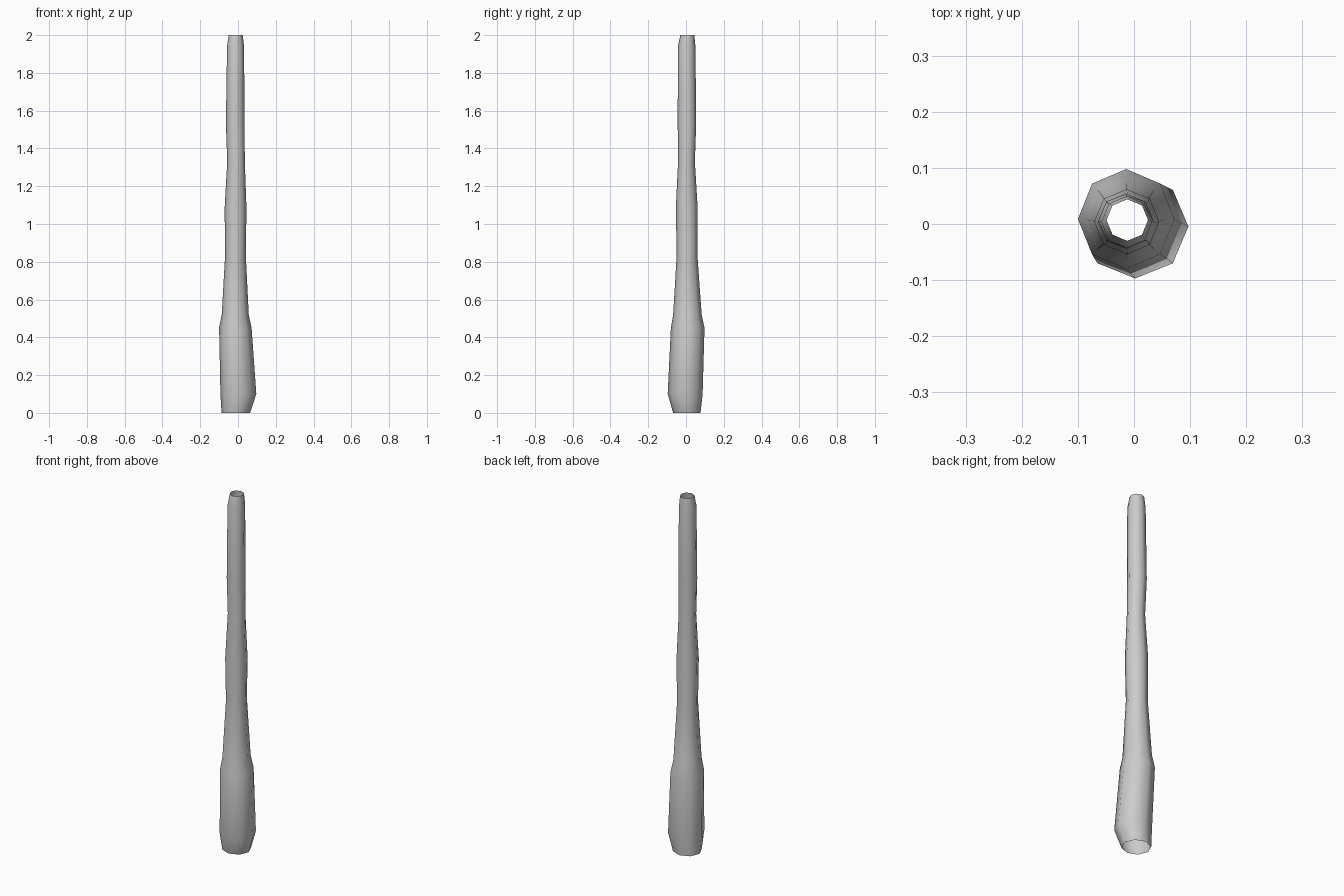
import bpy, bmesh
from math import cos, sin, pi

if "Cube" in bpy.data.objects:
    bpy.data.objects.remove(bpy.data.objects["Cube"])

# Tube rings: z, x min, x max, y min, y max
RINGS = [
    (0.00, -0.087, 0.064, -0.068, 0.077),
    (0.10, -0.093, 0.097, -0.097, 0.088),
    (0.45, -0.100, 0.072, -0.080, 0.098),
    (0.52, -0.086, 0.057, -0.068, 0.083),
    (0.84, -0.068, 0.041, -0.049, 0.060),
    (1.08, -0.071, 0.045, -0.054, 0.062),
    (1.33, -0.057, 0.036, -0.042, 0.047),
    (1.53, -0.064, 0.035, -0.044, 0.054),
    (1.94, -0.058, 0.032, -0.043, 0.050),
    (2.00, -0.049, 0.025, -0.030, 0.044),
]
SIDES = 8

# Open eight-sided tapered tube
bm = bmesh.new()
loops = []
for z, x0, x1, y0, y1 in RINGS:
    cx, cy, rx, ry = (x0 + x1) / 2, (y0 + y1) / 2, (x1 - x0) / 2, (y1 - y0) / 2
    loops.append([bm.verts.new((cx + rx * cos(2 * pi * i / SIDES),
                                cy + ry * sin(2 * pi * i / SIDES), z))
                  for i in range(SIDES)])
for low, high in zip(loops, loops[1:]):
    for i in range(SIDES):
        j = (i + 1) % SIDES
        bm.faces.new((low[i], low[j], high[j], high[i])).smooth = True

mesh = bpy.data.meshes.new("tapered_tube")
bm.to_mesh(mesh)
bm.free()
tube = bpy.data.objects.new("tapered_tube", mesh)
bpy.context.collection.objects.link(tube)
